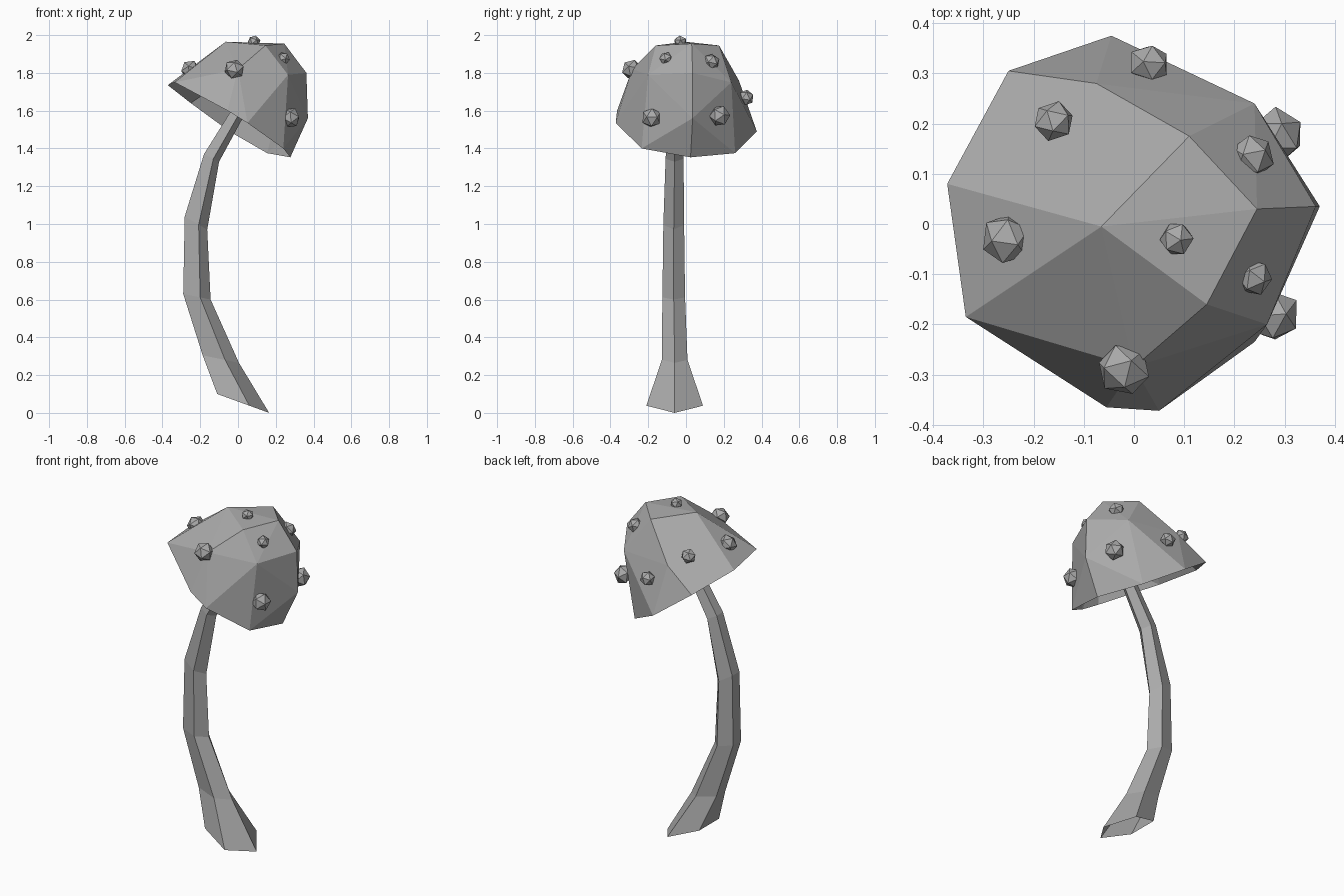
import bpy, bmesh, math
from mathutils import Vector

if "Cube" in bpy.data.objects:
    bpy.data.objects.remove(bpy.data.objects["Cube"])

grey = bpy.data.materials.new("mid_grey")
grey.diffuse_color = (0.4, 0.4, 0.4, 1)
grey.use_nodes = True
grey.node_tree.nodes["Principled BSDF"].inputs["Base Color"].default_value = grey.diffuse_color


def make_object(name, bm):
    mesh = bpy.data.meshes.new(name)
    bm.to_mesh(mesh)
    bm.free()
    mesh.materials.append(grey)
    obj = bpy.data.objects.new(name, mesh)
    bpy.context.collection.objects.link(obj)
    return obj


# Stem: open five-sided tube along a bent path (left x, left z, right x, right z, y min, y max)
stem_rings = [
    (-0.11, 0.10, 0.165, 0.00, -0.21, 0.09),
    (-0.187, 0.305, 0.005, 0.265, -0.128, 0.008),
    (-0.29, 0.63, -0.145, 0.60, -0.125, -0.005),
    (-0.282, 1.04, -0.163, 0.97, -0.12, -0.01),
    (-0.18, 1.37, -0.10, 1.33, -0.108, -0.013),
    (0.045, 1.73, 0.095, 1.69, -0.09, -0.02),
]
bm = bmesh.new()
rings = []
for lx, lz, rx, rz, y0, y1 in stem_rings:
    ring = []
    for k in range(5):
        a = math.tau * k / 5
        t = (math.cos(a) + 0.809) / 1.809
        y = (y0 + y1) / 2 + (y1 - y0) / 2 * math.sin(a) / 0.951
        ring.append(bm.verts.new((lx + (rx - lx) * t, y, lz + (rz - lz) * t)))
    rings.append(ring)
for lower, upper in zip(rings, rings[1:]):
    for k in range(5):
        j = (k + 1) % 5
        bm.faces.new((lower[k], lower[j], upper[j], upper[k]))
make_object("stem", bm)

# Cap: hollow tilted dome, wrapped over its rim, shoulder and crown corners
rim = [(-0.335, -0.185, 1.75), (-0.055, -0.365, 1.60), (0.05, -0.372, 1.535),
       (0.24, -0.235, 1.40), (0.277, 0.024, 1.353), (0.155, 0.26, 1.375),
       (-0.045, 0.375, 1.49), (-0.25, 0.305, 1.64), (-0.372, 0.08, 1.735)]
shoulder = [(0.0, -0.285, 1.82), (0.265, -0.20, 1.79), (0.362, 0.035, 1.80),
            (0.37, 0.035, 1.56), (0.24, 0.24, 1.75), (-0.075, 0.28, 1.76)]
crown = [(-0.065, -0.005, 1.965), (0.145, -0.16, 1.945),
         (0.245, 0.03, 1.955), (0.11, 0.175, 1.945)]
bm = bmesh.new()
rim_verts = {bm.verts.new(p) for p in rim}
for p in shoulder + crown:
    bm.verts.new(p)
bmesh.ops.convex_hull(bm, input=bm.verts)
bmesh.ops.recalc_face_normals(bm, faces=bm.faces)
# open the underside
under = [f for f in bm.faces if f.normal.z < -0.5 and set(f.verts) <= rim_verts]
bmesh.ops.delete(bm, geom=under, context='FACES')
make_object("cap", bm)

# Warts: small icosahedra, slightly flattened against the cap (x, y, z, radius)
warts = [
    (-0.16, 0.205, 1.81, 0.042), (-0.255, -0.03, 1.82, 0.052),
    (-0.02, -0.29, 1.82, 0.055), (0.085, -0.03, 1.967, 0.035),
    (0.24, -0.107, 1.877, 0.037), (0.237, 0.135, 1.86, 0.045),
    (0.287, 0.178, 1.573, 0.057), (0.28, -0.183, 1.563, 0.055),
    (0.03, 0.32, 1.67, 0.043),
]
cap_centre = Vector((-0.03, 0, 1.53))
for i, (x, y, z, r) in enumerate(warts):
    bpy.ops.mesh.primitive_ico_sphere_add(subdivisions=1, radius=r, location=(x, y, z))
    wart = bpy.context.object
    wart.name = f"wart_{i + 1}"
    outward = Vector((x, y, z)) - cap_centre
    wart.rotation_euler = outward.to_track_quat('Z', 'Y').to_euler()
    wart.scale.z = 0.9
    wart.data.materials.append(grey)
